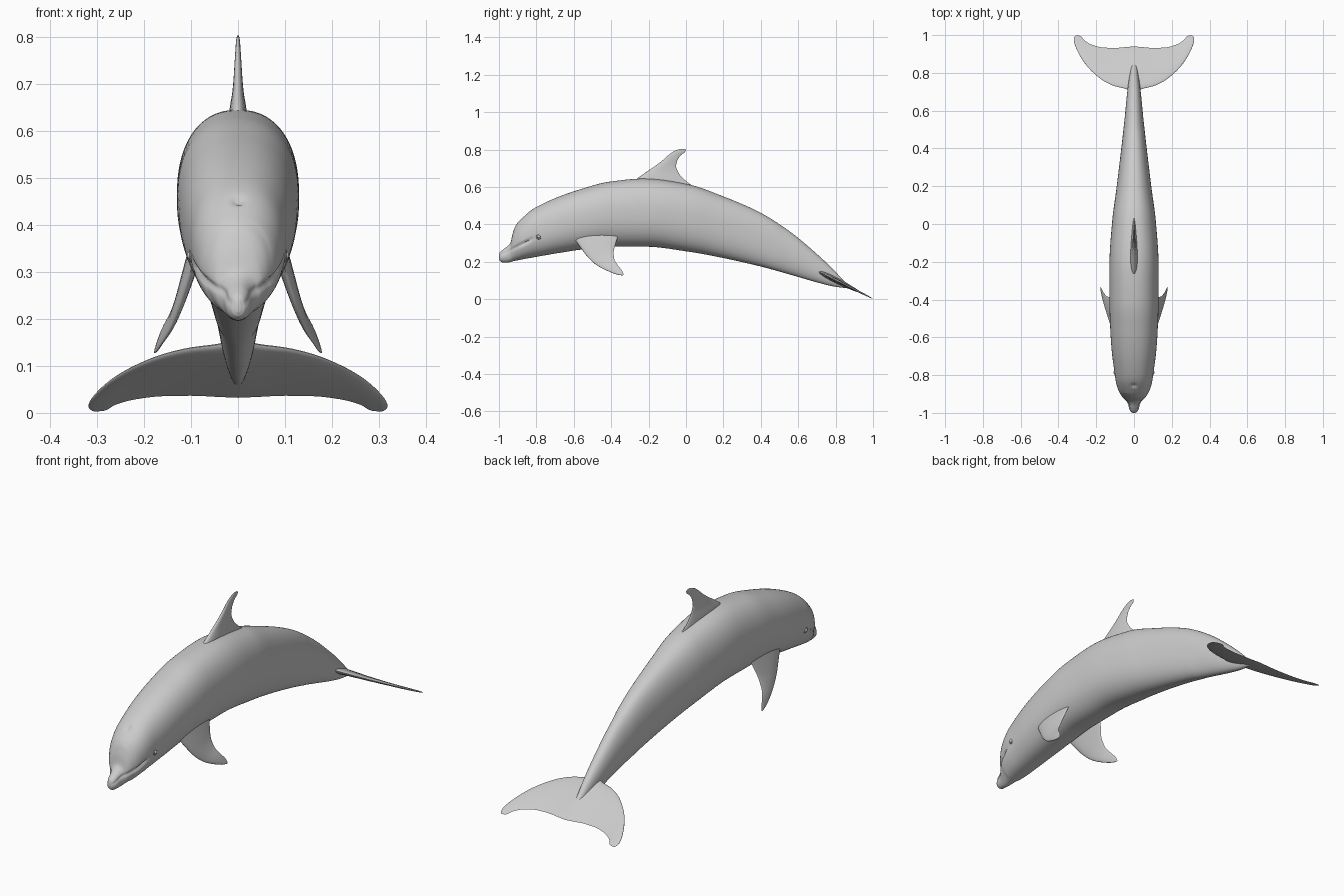
import bpy
import bmesh
import math
from mathutils import Vector

cube = bpy.data.objects.get("Cube")
if cube:
    bpy.data.objects.remove(cube)

skin = bpy.data.materials.new("pale_grey_skin")
skin.use_nodes = True
GREY = (0.6, 0.6, 0.6, 1)
skin.diffuse_color = GREY
skin.node_tree.nodes["Principled BSDF"].inputs["Base Color"].default_value = GREY


def refine(keys, steps):
    """Smooth limited-slope interpolation between rows of key values."""
    def slope(i, k):
        if i in (0, len(keys) - 1):
            return 0.5 * ((keys[1][k] - keys[0][k]) if i == 0 else (keys[-1][k] - keys[-2][k])) * 2
        a, b = keys[i][k] - keys[i - 1][k], keys[i + 1][k] - keys[i][k]
        ha, hb = keys[i][0] - keys[i - 1][0], keys[i + 1][0] - keys[i][0]
        a, b = a / ha, b / hb
        return 0 if a * b <= 0 else 2 * a * b / (a + b)

    rows = []
    for i in range(len(keys) - 1):
        h = keys[i + 1][0] - keys[i][0]
        for s in range(steps):
            t = s / steps
            row = [keys[i][0] + h * t]
            for k in range(1, len(keys[0])):
                p, q = keys[i][k], keys[i + 1][k]
                m = slope(i, k) * (1 if i == 0 else h)
                n = slope(i + 1, k) * (1 if i + 2 == len(keys) else h)
                row.append((2*t**3 - 3*t**2 + 1) * p + (t**3 - 2*t**2 + t) * m
                           + (3*t**2 - 2*t**3) * q + (t**3 - t**2) * n)
            rows.append(row)
    return rows + [list(keys[-1])]


def loft(name, rings):
    """Skin a list of closed point rings and cap both ends."""
    bm = bmesh.new()
    loops = [[bm.verts.new(p) for p in ring] for ring in rings]
    for a, b in zip(loops, loops[1:]):
        for i in range(len(a)):
            j = (i + 1) % len(a)
            bm.faces.new((a[i], a[j], b[j], b[i]))
    bm.faces.new(loops[0])
    bm.faces.new(loops[-1])
    bmesh.ops.recalc_face_normals(bm, faces=bm.faces)
    mesh = bpy.data.meshes.new(name)
    bm.to_mesh(mesh)
    bm.free()
    return finish(bpy.data.objects.new(name, mesh))


def finish(obj):
    if obj.name not in bpy.context.scene.collection.all_objects:
        bpy.context.scene.collection.objects.link(obj)
    obj.data.materials.append(skin)
    bpy.ops.object.select_all(action='DESELECT')
    obj.select_set(True)
    bpy.context.view_layer.objects.active = obj
    bpy.ops.object.shade_smooth_by_angle(angle=math.radians(60))
    return obj


def foil(lead, trail, normal, thick, count=28):
    """Fin section: rounded leading edge and fine trailing edge."""
    ring = []
    for i in range(count):
        a = math.tau * i / count
        c = (1 - math.cos(a)) / 2
        ring.append(lead.lerp(trail, c) + normal * thick * math.sin(a) * (1.25 - 0.7 * c))
    return ring


# Body: y, top, bottom, half width
BODY = [
    (-1.0, .238, .214, .006), (-.995, .250, .205, .016), (-.98, .264, .197, .025),
    (-.955, .283, .196, .031), (-.938, .303, .199, .040), (-.927, .350, .202, .052),
    (-.91, .395, .206, .066), (-.88, .430, .212, .083), (-.83, .474, .221, .097),
    (-.78, .503, .230, .104), (-.68, .548, .247, .117), (-.57, .586, .264, .125),
    (-.41, .628, .281, .130), (-.22, .645, .281, .130), (.02, .612, .253, .115),
    (.18, .557, .224, .094), (.395, .464, .176, .068), (.555, .362, .132, .050),
    (.715, .228, .086, .034), (.79, .156, .068, .023), (.85, .092, .060, .012),
    (.875, .068, .058, .004),
]
rings = []
SIDES = 96
for y, top, bottom, half in refine(BODY, 7):
    mid, tall = (top + bottom) / 2, (top - bottom) / 2
    ring = []
    for i in range(SIDES):
        a = math.tau * i / SIDES
        c, s = math.cos(a), math.sin(a)
        e = 0.88 if -.9 < y < .5 else 0.95
        x = half * math.copysign(abs(c) ** e, c)
        z = mid + tall * math.copysign(abs(s) ** e, s)
        # Mouth crease
        if y < -.8:
            gap = z - (.232 + .5 * (y + 1))
            x *= 1 - .13 * math.exp(-(gap / .008) ** 2) * min(1, (-.8 - y) / .06)
        # Blowhole dent
        if s > 0:
            z -= .012 * math.exp(-(x / .012) ** 2 - ((y + .855) / .008) ** 2)
        ring.append((x, y, z))
    rings.append(ring)
loft("body", rings)

# Dorsal fin: z, leading y, trailing y, half thickness
DORSAL = [
    (.57, -.34, .09, .024), (.645, -.262, -.015, .019), (.68, -.212, -.042, .013),
    (.71, -.168, -.053, .010), (.74, -.128, -.047, .008), (.77, -.094, -.028, .006),
    (.79, -.066, -.003, .0045), (.799, -.046, -.001, .003), (.804, -.030, -.010, .001),
]
loft("dorsal_fin", [foil(Vector((0, a, z)), Vector((0, b, z)), Vector((1, 0, 0)), t)
                    for z, a, b, t in refine(DORSAL, 4)])

# Flippers: x, leading y and z, trailing y and z, half thickness
FLIPPER = [
    (.090, -.605, .335, -.352, .370, .016), (.108, -.565, .278, -.374, .305, .014),
    (.125, -.525, .225, -.387, .252, .011), (.142, -.475, .180, -.384, .215, .008),
    (.162, -.410, .147, -.362, .178, .005), (.174, -.360, .130, -.338, .145, .003),
    (.178, -.338, .127, -.334, .131, .001),
]
for side, label in ((1, "left"), (-1, "right")):
    normal = Vector((side * .92, 0, .38))
    loft(label + "_flipper", [foil(Vector((side * x, a, b)), Vector((side * x, c, d)), normal, t)
                              for x, a, b, c, d, t in refine(FLIPPER, 4)])

# Tail flukes: x, leading y, trailing y, half thickness, on a sloping plane
FLUKE = [
    (0, .690, .940, .017), (.04, .714, .937, .014), (.10, .729, .932, .011),
    (.16, .757, .934, .009), (.22, .805, .948, .007), (.26, .850, .970, .006),
    (.285, .888, .996, .005), (.305, .928, .999, .004), (.315, .955, .990, .002),
    (.318, .970, .980, .001),
]


def on_slope(x, y):
    return Vector((x, y, .145 - .5 * (y - .715)))


half_fluke = refine(FLUKE, 4)
span = [(-x, a, b, t) for x, a, b, t in half_fluke[:0:-1]] + half_fluke
loft("tail_flukes", [foil(on_slope(x, a), on_slope(x, b), Vector((0, .447, .894)), t)
                     for x, a, b, t in span])

# Eyes with a thin lid ring
for side, label in ((1, "left"), (-1, "right")):
    spot = (side * .100, -.787, .335)
    bpy.ops.mesh.primitive_uv_sphere_add(segments=20, ring_count=12, radius=.009, location=spot)
    bpy.context.object.name = label + "_eye"
    finish(bpy.context.object)
    bpy.ops.mesh.primitive_torus_add(major_radius=.012, minor_radius=.003, major_segments=24,
                                     minor_segments=8, location=spot,
                                     rotation=(0, math.pi / 2, 0))
    bpy.context.object.name = label + "_eyelid"
    finish(bpy.context.object)
